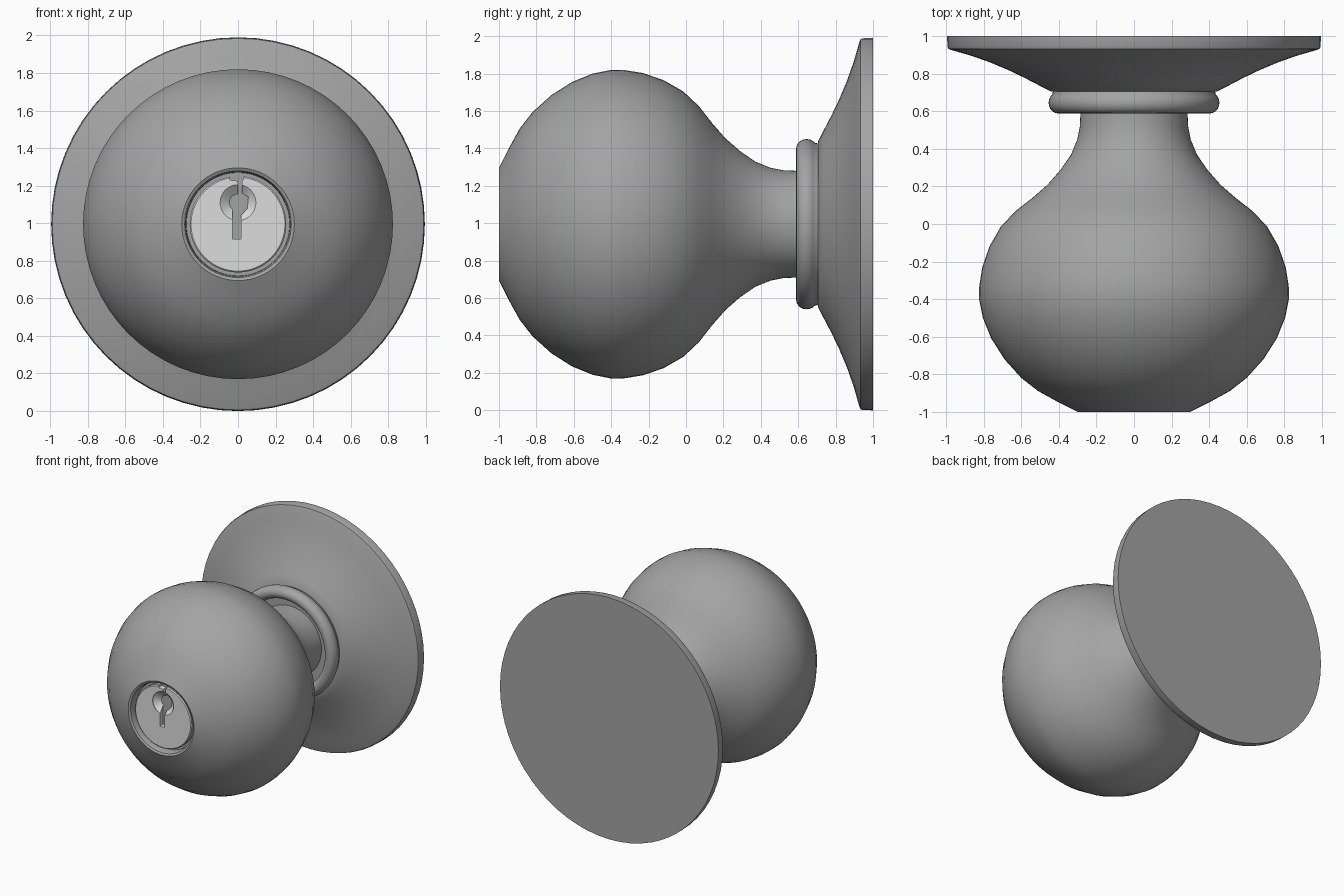
import bpy, bmesh
from math import pi, cos, sin
from mathutils import Vector, Matrix

if "Cube" in bpy.data.objects:
    bpy.data.objects.remove(bpy.data.objects["Cube"])

AXIS_Z = 0.995
SEGMENTS = 64


def material(name, value):
    m = bpy.data.materials.new(name)
    m.use_nodes = True
    color = (value, value, value, 1)
    m.diffuse_color = color
    m.node_tree.nodes["Principled BSDF"].inputs["Base Color"].default_value = color
    return m


metal = material("satin grey metal", 0.37)
bright = material("bright lock metal", 0.72)


def finish(name, bm, mats):
    bmesh.ops.recalc_face_normals(bm, faces=bm.faces)
    mesh = bpy.data.meshes.new(name)
    bm.to_mesh(mesh)
    bm.free()
    for m in mats:
        mesh.materials.append(m)
    ob = bpy.data.objects.new(name, mesh)
    bpy.context.collection.objects.link(ob)
    return ob


def smooth(ob, angle=0.6):
    bpy.ops.object.select_all(action="DESELECT")
    ob.select_set(True)
    bpy.context.view_layer.objects.active = ob
    bpy.ops.object.shade_smooth_by_angle(angle=angle)


def lathe(name, profile, mat, centre_z=AXIS_Z):
    """Turn (radius, y) points around an axis parallel to y."""
    bm = bmesh.new()
    vs = [bm.verts.new((r, y, centre_z)) for r, y in profile]
    edges = [bm.edges.new(pair) for pair in zip(vs, vs[1:])]
    bmesh.ops.spin(bm, geom=vs + edges, cent=(0, 0, centre_z), axis=(0, 1, 0),
                   angle=2 * pi, steps=SEGMENTS, use_merge=True)
    bmesh.ops.remove_doubles(bm, verts=bm.verts, dist=1e-4)
    return finish(name, bm, [mat])


# Knob with its lock recess and neck
knob = lathe("knob", [
    (0, -0.93), (0.275, -0.93), (0.277, -0.97), (0.284, -0.992), (0.3, -1),
    (0.41, -0.945), (0.51, -0.89), (0.6, -0.82), (0.69, -0.72), (0.76, -0.61),
    (0.805, -0.5), (0.825, -0.4), (0.824, -0.33), (0.808, -0.23),
    (0.77, -0.12), (0.71, -0.015), (0.63, 0.07), (0.54, 0.14), (0.46, 0.21),
    (0.39, 0.29), (0.335, 0.37), (0.302, 0.45), (0.288, 0.52), (0.285, 0.6),
    (0.285, 0.72), (0, 0.72)], metal)
smooth(knob)

# Rounded collar around the neck
ring = [(0.405 + 0.05 * cos(a), 0.645 - 0.056 * sin(a))
        for a in (pi * i / 10 for i in range(-3, 11))]
collar = lathe("collar", [(0, 0.72), (0.43, 0.72)] + ring +
               [(0.355, 0.68), (0, 0.68)], metal)
smooth(collar)

# Flared wall plate
rose = lathe("wall_plate", [
    (0, 0.7), (0.44, 0.705), (0.5, 0.735), (0.58, 0.777), (0.67, 0.82),
    (0.77, 0.862), (0.87, 0.897), (0.975, 0.927), (0.989, 0.933),
    (0.994, 0.945), (0.995, 1), (0, 1)], metal)
smooth(rose, 0.5)

# Lock plug, cut by a conical cup and a keyway
FACE_Y = -0.975
plug = lathe("lock_plug", [(0, FACE_Y), (0.25, FACE_Y), (0.257, FACE_Y + 0.007),
                           (0.257, -0.8), (0, -0.8)], bright)
plug.data.materials.append(metal)

cup = lathe("cup_cutter", [(0, -1.05), (0.095, -1.05), (0.095, FACE_Y + 0.005),
                           (0.04, -0.925), (0, -0.925)], bright, 1.11)

outline = [(-0.03, 0.915), (0.015, 0.915), (0.015, 1.04), (0.05, 1.08),
           (0.055, 1.14), (0.022, 1.16), (0.022, 1.23), (0.03, 1.235),
           (0.03, 1.28), (-0.042, 1.28), (-0.042, 1.23), (0, 1.225),
           (0, 1.15), (-0.03, 1.07)]
bm = bmesh.new()
face = bm.faces.new([bm.verts.new((x, -1.05, z)) for x, z in outline])
solid = bmesh.ops.extrude_face_region(bm, geom=[face])
bmesh.ops.translate(bm, vec=(0, 0.2, 0),
                    verts=[v for v in solid["geom"] if isinstance(v, bmesh.types.BMVert)])
keyway = finish("keyway_cutter", bm, [metal])

for cutter in (cup, keyway):
    cutter.hide_render = True
    cutter.hide_viewport = False
    mod = plug.modifiers.new(cutter.name, "BOOLEAN")
    mod.operation = "DIFFERENCE"
    mod.solver = "EXACT"
    mod.object = cutter

bpy.context.view_layer.update()
graph = bpy.context.evaluated_depsgraph_get()
cut_mesh = bpy.data.meshes.new_from_object(plug.evaluated_get(graph))
plug.modifiers.clear()
plug.data = cut_mesh
for cutter in (cup, keyway):
    bpy.data.objects.remove(cutter)

# Keyway depths take the darker metal, face and cup stay bright
for p in cut_mesh.polygons:
    p.material_index = 1 if p.center.y > -0.915 else 0
smooth(plug)

# Dark lining behind the keyway, set inside the knob's recess
bm = bmesh.new()
turn = Matrix.Translation(Vector((0, -0.84, AXIS_Z))) @ Matrix.Rotation(pi / 2, 4, "X")
bmesh.ops.create_cone(bm, cap_ends=True, segments=32, radius1=0.24, radius2=0.24,
                      depth=0.02, matrix=turn)
finish("keyway_lining", bm, [metal])
